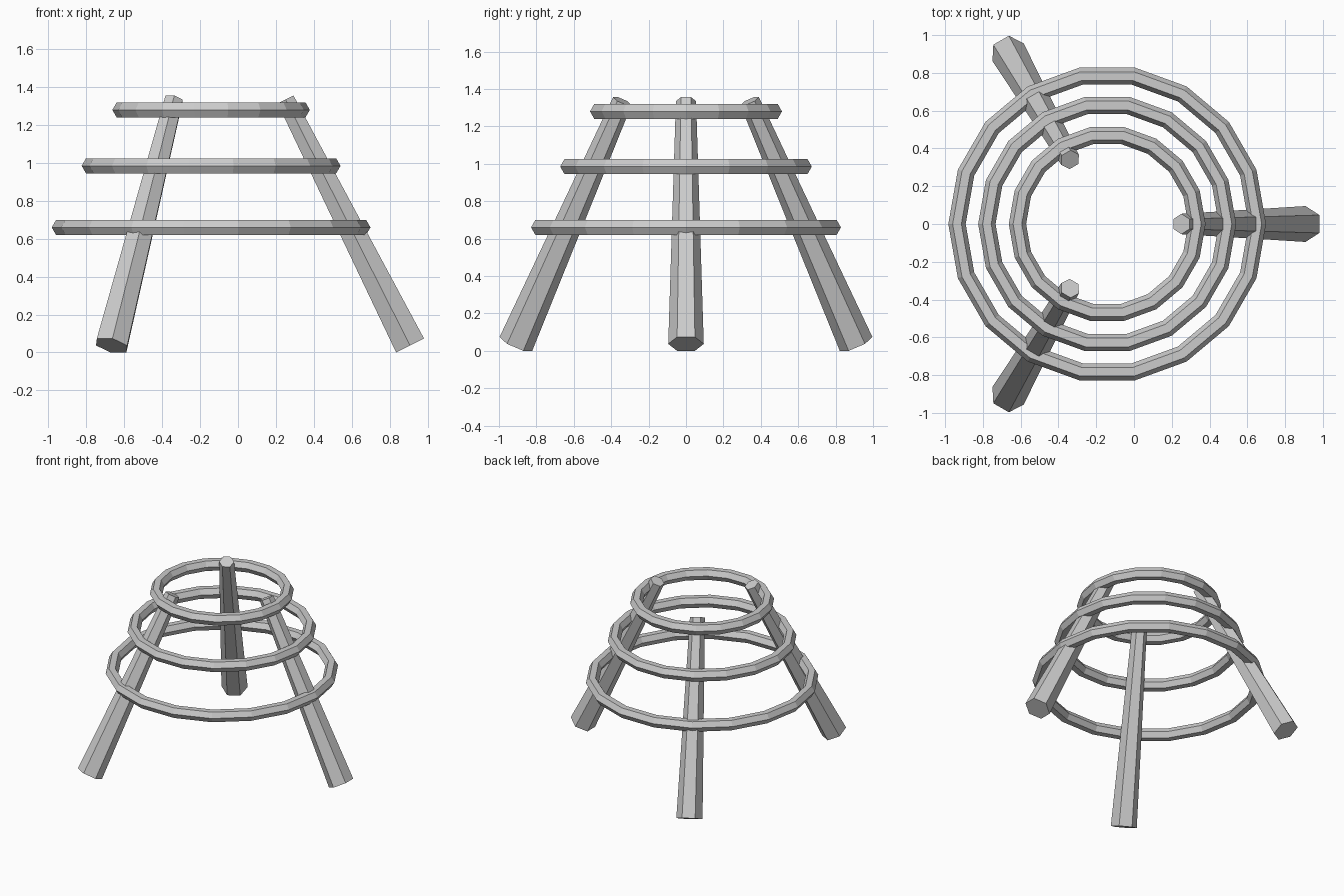
import bpy
import math
from mathutils import Vector

cube = bpy.data.objects.get("Cube")
if cube:
    bpy.data.objects.remove(cube, do_unlink=True)

CENTRE_X = -0.142

grey = bpy.data.materials.new("light grey")
grey.use_nodes = True
grey.diffuse_color = (0.6, 0.6, 0.6, 1)
grey.node_tree.nodes["Principled BSDF"].inputs["Base Color"].default_value = (0.6, 0.6, 0.6, 1)


def finish(name):
    obj = bpy.context.object
    obj.name = name
    obj.data.name = name
    obj.data.materials.append(grey)


# Three stacked hoops with a hexagonal section
for name, radius, z in (("lower_ring", 0.795, 0.66),
                        ("middle_ring", 0.637, 0.985),
                        ("upper_ring", 0.475, 1.28)):
    bpy.ops.mesh.primitive_torus_add(
        major_segments=18, minor_segments=6, major_radius=radius,
        minor_radius=0.046, location=(CENTRE_X, 0, z))
    finish(name)

# Three tapered hexagonal legs leaning in towards the axis
foot = Vector((1.05, 0, 0.037))
tip = Vector((0.393, 0, 1.335))
axis = tip - foot
tilt = math.atan2(axis.x, axis.z)
middle = (foot + tip) / 2
for name, degrees in (("left_leg", 0), ("back_leg", 120), ("front_leg", 240)):
    turn = math.radians(degrees)
    bpy.ops.mesh.primitive_cone_add(
        vertices=6, radius1=0.095, radius2=0.054, depth=axis.length,
        location=(CENTRE_X + middle.x * math.cos(turn), middle.x * math.sin(turn), middle.z),
        rotation=(0, tilt, turn))
    finish(name)
